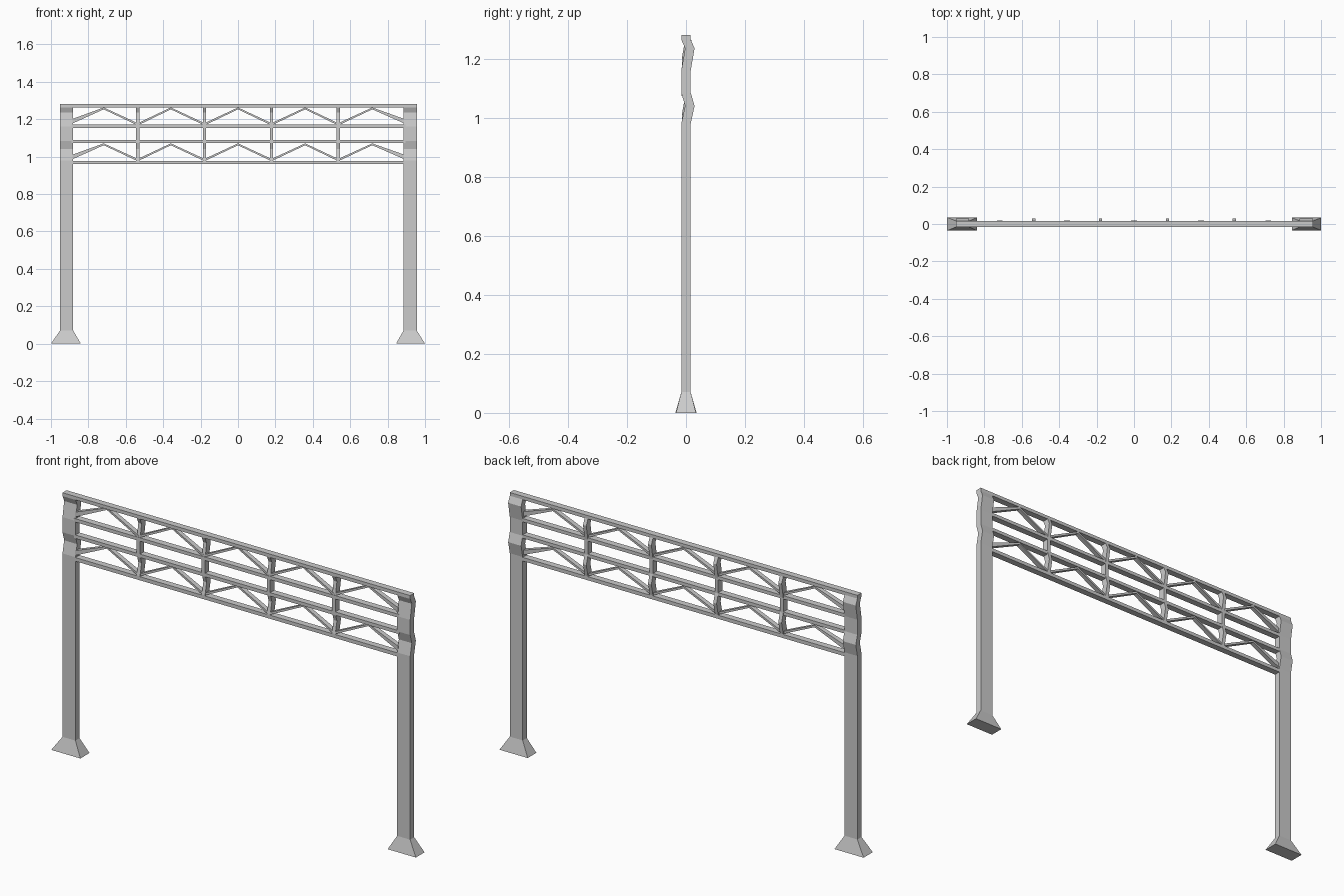
import bpy, bmesh

if "Cube" in bpy.data.objects:
    bpy.data.objects.remove(bpy.data.objects["Cube"])


def make(name, bm):
    bmesh.ops.recalc_face_normals(bm, faces=bm.faces)
    me = bpy.data.meshes.new(name)
    bm.to_mesh(me)
    bm.free()
    ob = bpy.data.objects.new(name, me)
    bpy.context.collection.objects.link(ob)
    return ob


def loft(bm, rings):
    """Join equal-length rings of points into a closed solid."""
    vs = [[bm.verts.new(p) for p in r] for r in rings]
    n = len(vs[0])
    for a, b in zip(vs, vs[1:]):
        for i in range(n):
            j = (i + 1) % n
            bm.faces.new((a[i], a[j], b[j], b[i]))
    bm.faces.new(vs[0])
    bm.faces.new(vs[-1])


def level(x0, x1, y0, y1, z):
    return [(x0, y0, z), (x1, y0, z), (x1, y1, z), (x0, y1, z)]


D = 0.016  # half depth of posts and chords
# (height, backward shift) of the kinked upper frame
BEND = [(0.98, 0), (1.04, 0.013), (1.085, 0), (1.16, 0), (1.235, 0.013), (1.265, 0)]

# Posts with flared feet
for side, foot, post, fy in (("left", (-1.0, -0.84), (-0.952, -0.881), 0.036),
                             ("right", (0.845, 1.0), (0.885, 0.956), 0.034)):
    bm = bmesh.new()
    rings = [level(*foot, -fy, fy, 0), level(*post, -D, D, 0.07)]
    rings += [level(*post, s - D, s + D, z) for z, s in BEND]
    rings.append(level(*post, -D, D, 1.281))
    loft(bm, rings)
    make(side + "_post", bm)

# Horizontal chords
for name, x0, x1, z0, z1 in (("top_chord", -0.952, 0.956, 1.264, 1.281),
                             ("upper_middle_chord", -0.89, 0.895, 1.154, 1.171),
                             ("lower_middle_chord", -0.89, 0.895, 1.073, 1.09),
                             ("bottom_chord", -0.89, 0.895, 0.96, 0.978)):
    bm = bmesh.new()
    loft(bm, [level(x0, x1, -D, D, z) for z in (z0, z1)])
    make(name, bm)

# Kinked uprights
NODES = [-0.536, -0.179, 0.179, 0.536]
for i, x in enumerate(NODES):
    bm = bmesh.new()
    loft(bm, [level(x - 0.009, x + 0.009, s - D, s + D, z)
              for z, s in [(0.965, 0)] + BEND + [(1.275, 0)]])
    make(f"upright_{i + 1}", bm)


# Diagonal braces, leaning back towards each peak
def brace(bm, xb, zb, hb, xp, zp):
    rings = []
    for x, z, h, y0, y1 in ((xb, zb, hb, -0.014, 0.011),
                            (xp, zp, 0.005, -0.003, 0.018)):
        rings.append([(x, y0, z - h), (x, y1, z - h), (x, y1, z + h), (x, y0, z + h)])
    loft(bm, rings)


EDGES = [-0.884] + NODES + [0.888]
PEAKS = [-0.718, -0.359, 0, 0.359, 0.718]
for row, base, peak in (("lower", 0.978, 1.066), ("upper", 1.169, 1.258)):
    bm = bmesh.new()
    for i, xp in enumerate(PEAKS):
        for xb in (EDGES[i], EDGES[i + 1]):
            end = abs(xb) > 0.8
            brace(bm, xb, base + (0.021 if end else 0.004),
                  0.012 if end else 0.006, xp, peak)
    make(row + "_braces", bm)
